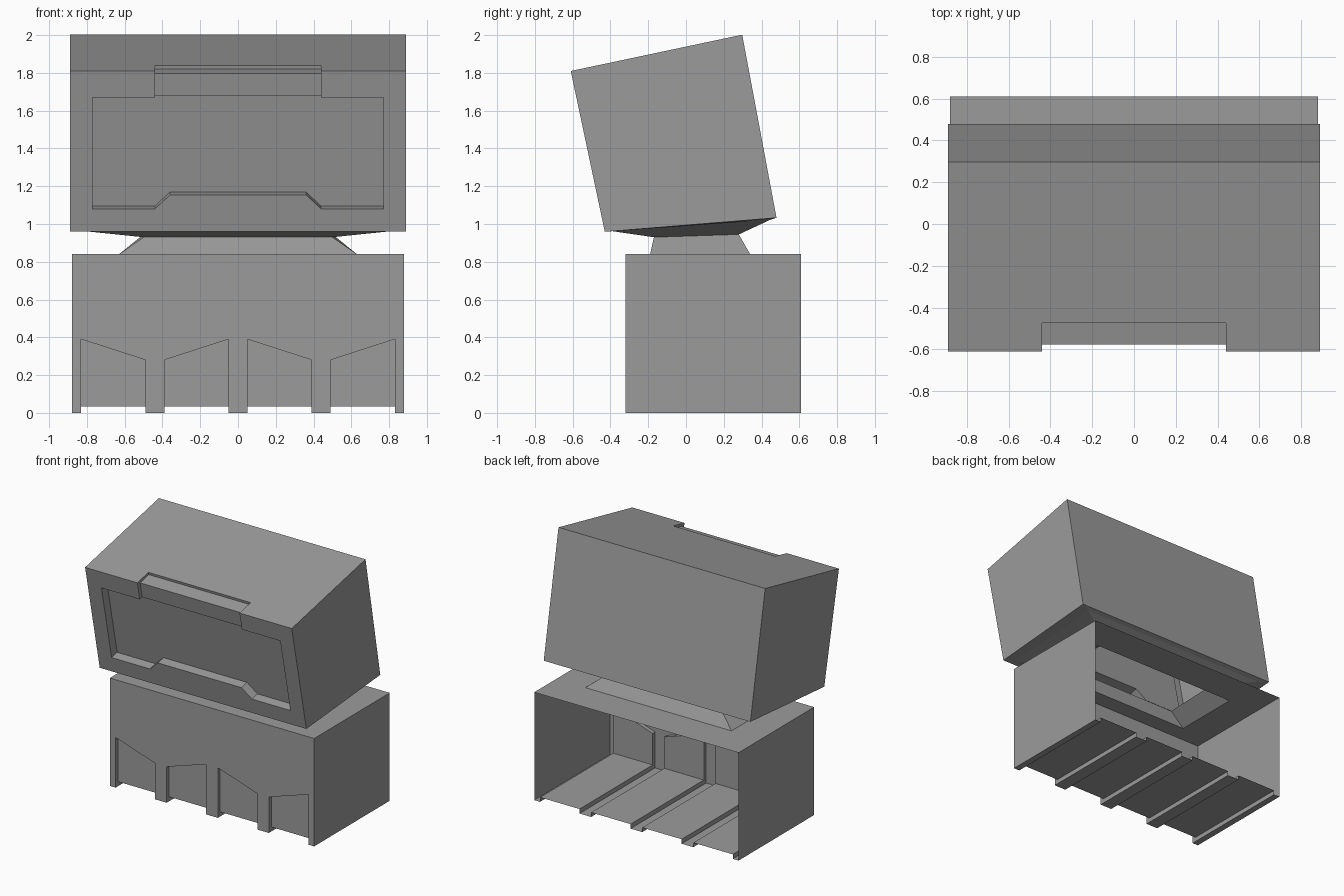
import bpy
import bmesh
from mathutils import Vector

old = bpy.data.objects.get("Cube")
if old:
    bpy.data.objects.remove(old, do_unlink=True)

grey = bpy.data.materials.new("plain grey")
grey.use_nodes = True
grey.diffuse_color = (0.33, 0.33, 0.33, 1)
grey.node_tree.nodes["Principled BSDF"].inputs["Base Color"].default_value = (0.33, 0.33, 0.33, 1)


class Part:
    """Collects folded sheets of faces and welds them into one object."""

    def __init__(self, name):
        self.name = name
        self.bm = bmesh.new()

    def face(self, points):
        return self.bm.faces.new([self.bm.verts.new(p) for p in points])

    def ribbon(self, a, b, closed=False):
        """Quads between two matching point rows."""
        n = len(a)
        for i in range(n if closed else n - 1):
            j = (i + 1) % n
            self.face([a[i], a[j], b[j], b[i]])

    def finish(self):
        bmesh.ops.remove_doubles(self.bm, verts=self.bm.verts, dist=0.0005)
        bmesh.ops.recalc_face_normals(self.bm, faces=self.bm.faces)
        mesh = bpy.data.meshes.new(self.name)
        self.bm.to_mesh(mesh)
        self.bm.free()
        mesh.materials.append(grey)
        obj = bpy.data.objects.new(self.name, mesh)
        bpy.context.collection.objects.link(obj)


def rect(x, front, back):
    """Ring symmetric in x, from a front and a back (y, z) edge."""
    return [Vector(p) for p in ((-x, *front), (x, *front), (x, *back), (-x, *back))]


def at_y(path, y):
    return [Vector((x, y, z)) for x, z in path]


# Base: open-backed shell with four recessed panels and a ribbed floor
W, TOP, FRONT, BACK, INNER, FLOOR = 0.88, 0.84, -0.32, 0.61, -0.29, 0.035
HIGH, LOW = 0.39, 0.28
bays = [(-0.83, -0.49, HIGH, LOW), (-0.39, -0.05, LOW, HIGH),
        (0.05, 0.39, HIGH, LOW), (0.49, 0.83, LOW, HIGH)]
hole = rect(0.63, (-0.19, TOP), (0.34, TOP))

base = Part("base_shell")
outline = [(-W, TOP), (-W, 0)]
foot_start = -W
for x0, x1, h0, h1 in bays:
    arch = [(x0, FLOOR), (x0, h0), (x1, h1), (x1, FLOOR)]
    outline += [(x0, 0)] + arch + [(x1, 0)]
    base.ribbon(at_y(arch, FRONT), at_y(arch, INNER))
    base.face(at_y(arch, INNER))
    floor = [(x0, FLOOR), (x1, FLOOR)]
    base.ribbon(at_y(floor, INNER), at_y(floor, BACK))
    rib = [(foot_start, 0), (x0, 0), (x0, FLOOR)]
    base.ribbon(at_y(rib, FRONT), at_y(rib, BACK))
    rib = [(x1, FLOOR), (x1, 0)]
    base.ribbon(at_y(rib, FRONT), at_y(rib, BACK))
    foot_start = x1
last_foot = [(foot_start, 0), (W, 0)]
base.ribbon(at_y(last_foot, FRONT), at_y(last_foot, BACK))
outline += [(W, 0), (W, TOP)]
base.face(at_y(outline, FRONT))
for x in (-W, W):
    side = [(x, 0), (x, TOP)]
    base.ribbon(at_y(side, FRONT), at_y(side, BACK))
base.ribbon(rect(W, (FRONT, TOP), (BACK, TOP)), hole, True)
base.finish()

# Neck: pinched hollow collar between base and head
waist = rect(0.5, (-0.17, 0.93), (0.28, 0.945))
collar = rect(0.81, (-0.39, 0.962), (0.445, 1.022))
neck = Part("neck")
neck.ribbon(hole, waist, True)
neck.ribbon(waist, collar, True)
neck.finish()


# Head: tilted hollow box, d runs inward from the front, u down from the top
def tilt(x, d, u):
    return Vector((x, -0.61 + 0.978 * d + 0.207 * u, 1.81 + 0.207 * d - 0.978 * u))


def mirrored(half):
    """Complete a right-half row of (x, d, u) points with its mirror."""
    return [tilt(*p) for p in half] + [tilt(-x, d, u) for x, d, u in reversed(half)]


HW, DEEP, TALL, BACK_D, BACK_U = 0.89, 0.928, 0.87, 0.905, 0.986
NOTCH, BAND, DROP, CUT, PANEL = 0.44, 0.143, 0.02, 0.14, 0.07
head = Part("head_shell")

# Front frame around the panel and notch
screen = [(NOTCH, BAND), (0.77, BAND), (0.77, 0.746), (NOTCH, 0.746), (0.36, 0.67)]
frame = [(HW, 0, TALL), (HW, 0, 0), (NOTCH, 0, 0)] + [(x, 0, u) for x, u in screen]
head.face(mirrored(frame))

# Sunken front panel and its walls
rim = mirrored([(x, 0, u) for x, u in screen])
sunk = mirrored([(x, PANEL, u) for x, u in screen])
head.ribbon(rim, sunk)
head.face(sunk)

# Notch across the top front edge
steps = [(PANEL, BAND), (0.03, BAND), (0.03, DROP), (CUT, DROP), (CUT, 0)]
head.ribbon([tilt(-NOTCH, d, u) for d, u in steps], [tilt(NOTCH, d, u) for d, u in steps])
for x in (-NOTCH, NOTCH):
    head.face([tilt(x, d, u) for d, u in [(0, 0), (0, BAND)] + steps[1:]])

# Top, sides, back and underside rim
head.face(mirrored([(HW, DEEP, 0), (HW, 0, 0), (NOTCH, 0, 0), (NOTCH, CUT, 0)]))
for x in (-HW, HW):
    head.face([tilt(x, 0, 0), tilt(x, 0, TALL), tilt(x, BACK_D, BACK_U), tilt(x, DEEP, 0)])
head.face(mirrored([(HW, DEEP, 0), (HW, BACK_D, BACK_U)]))
underside = [tilt(-HW, 0, TALL), tilt(HW, 0, TALL),
             tilt(HW, BACK_D, BACK_U), tilt(-HW, BACK_D, BACK_U)]
head.ribbon(underside, collar, True)
head.finish()
